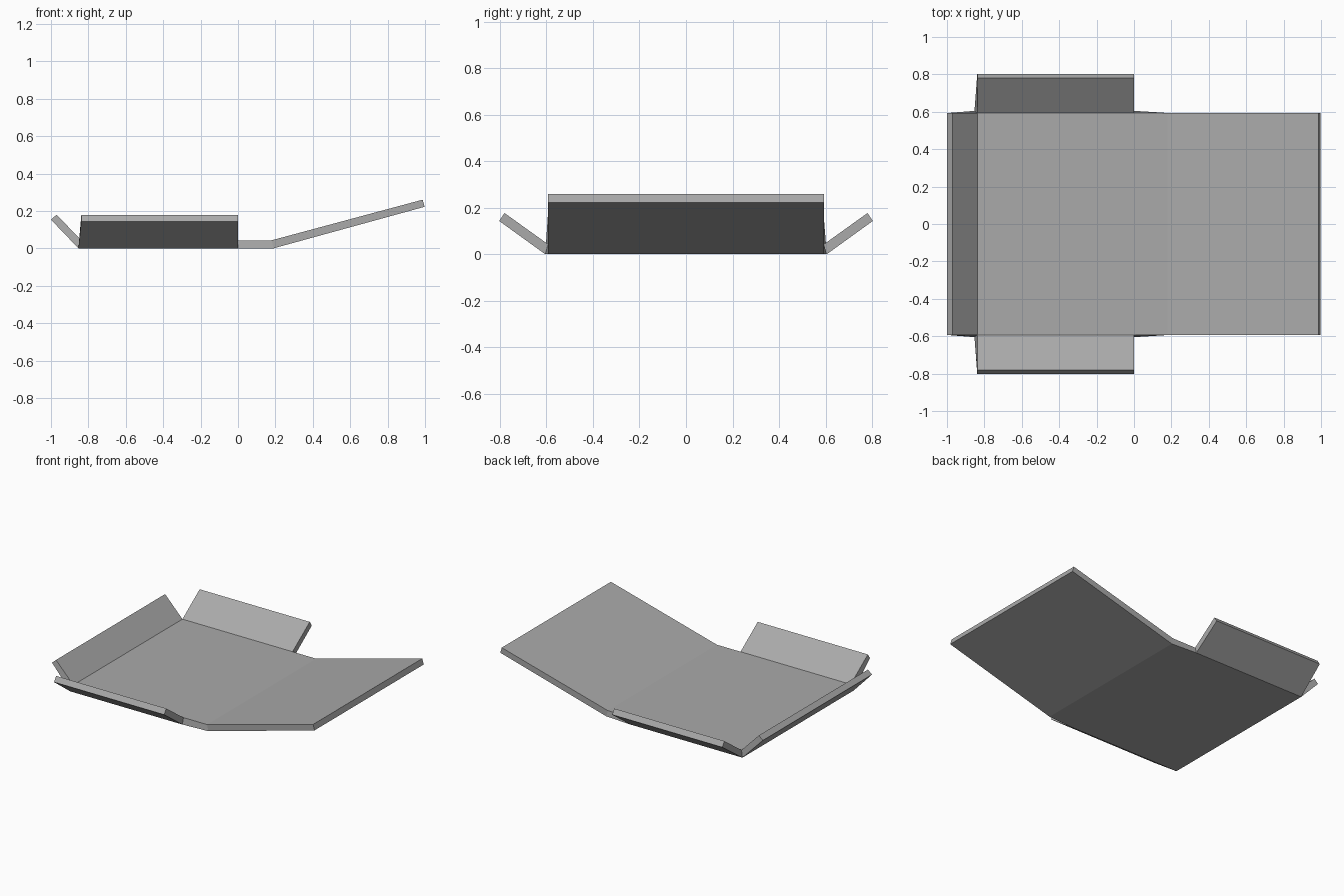
import bpy, bmesh
from mathutils import Vector

if "Cube" in bpy.data.objects:
    bpy.data.objects.remove(bpy.data.objects["Cube"], do_unlink=True)

# Plain grey board
grey = bpy.data.materials.new("grey_board")
grey.use_nodes = True
colour = (0.4, 0.4, 0.4, 1)
grey.diffuse_color = colour
grey.node_tree.nodes["Principled BSDF"].inputs["Base Color"].default_value = colour

# Stations along the sheet: bottom (x, z), top (x, z), bottom half width, top half width
HALF = 0.593
FOLD = 0.605
stations = [
    ((-1.0, 0.153), (-0.97, 0.18), HALF, HALF),    # left flap tip
    ((-0.853, 0), (-0.838, 0.043), FOLD, HALF),    # left fold
    ((0, 0), (0, 0.043), FOLD, HALF),              # end of side flaps
    ((0.19, 0), (0.18, 0.043), HALF, HALF),        # right fold
    ((0.998, 0.222), (0.987, 0.26), HALF, HALF),   # right flap tip
]

bm = bmesh.new()

# Folded sheet: a ring of four corners at each station, bridged in order
rings = []
for (bx, bz), (tx, tz), bw, tw in stations:
    corners = [(bx, -bw, bz), (bx, bw, bz), (tx, tw, tz), (tx, -tw, tz)]
    rings.append([bm.verts.new(c) for c in corners])
edge_faces = []
for i, (a, b) in enumerate(zip(rings, rings[1:])):
    for k in range(4):
        n = (k + 1) % 4
        face = bm.faces.new((a[k], a[n], b[n], b[k]))
        if i == 1 and k in (1, 3):
            edge_faces.append(face)
bm.faces.new(rings[0])
bm.faces.new(rings[-1])

# Side flaps: extrude the long edges outward and upward
flap_top = Vector((0.78, 0.177))
flap_bottom = Vector((0.803, 0.143))
left_end = stations[1][1][0]
for face in edge_faces:
    side = 1 if face.calc_center_median().y > 0 else -1
    tip = bmesh.ops.extrude_discrete_faces(bm, faces=[face])["faces"][0]
    for v in tip.verts:
        y, z = flap_top if v.co.z > 0.02 else flap_bottom
        v.co = (left_end if v.co.x < -0.5 else 0, side * y, z)

bmesh.ops.recalc_face_normals(bm, faces=bm.faces)
mesh = bpy.data.meshes.new("folded_tray")
bm.to_mesh(mesh)
bm.free()
mesh.materials.append(grey)
tray = bpy.data.objects.new("folded_tray", mesh)
bpy.context.collection.objects.link(tray)
